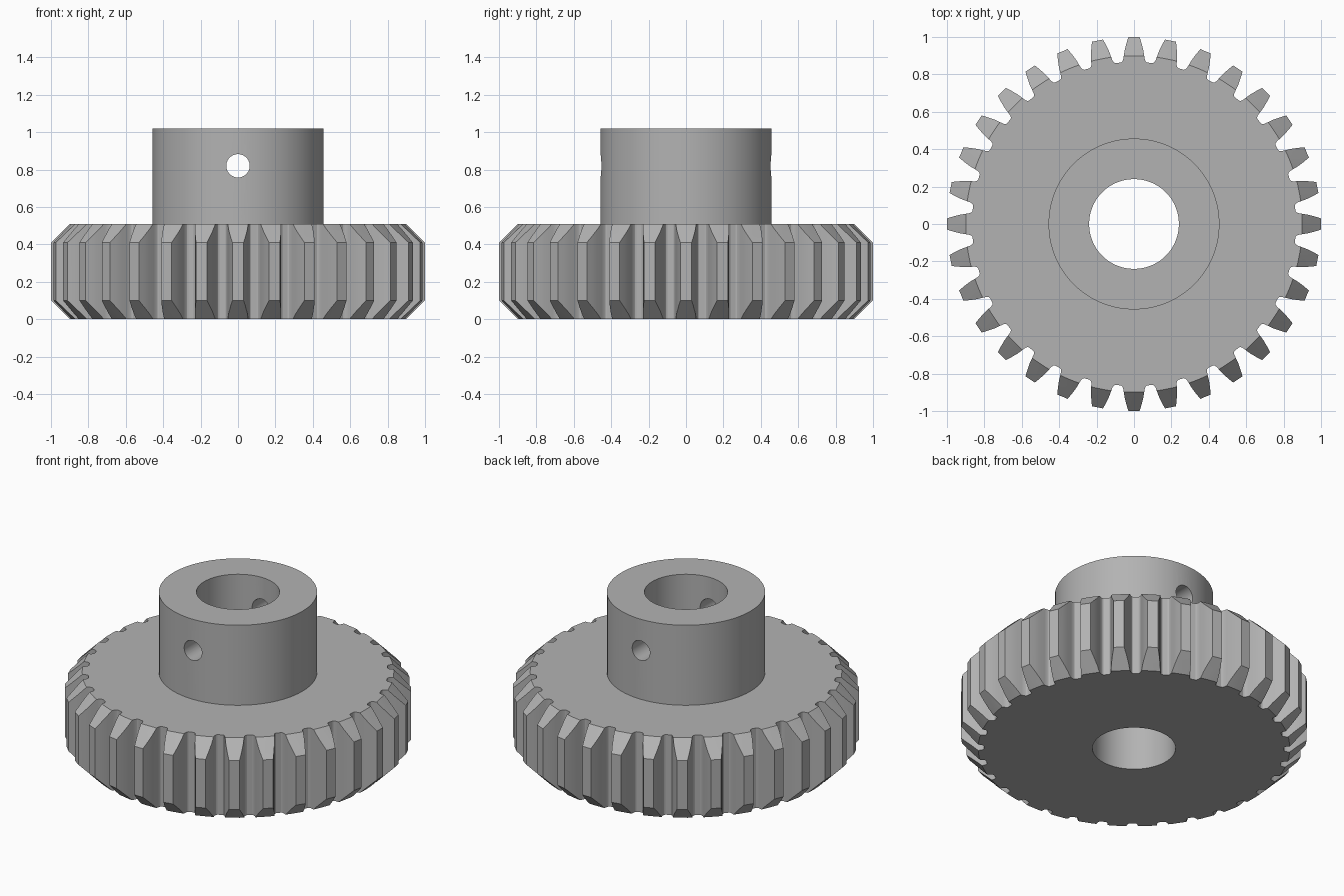
import bpy, bmesh
from math import sin, cos, pi, radians

if "Cube" in bpy.data.objects:
    bpy.data.objects.remove(bpy.data.objects["Cube"])

TEETH = 32
SEGMENTS = TEETH * 3
WIDTH, HEIGHT = 0.51, 1.02
HUB_R, BORE_R = 0.457, 0.24
CHAMFER = 0.1

steel = bpy.data.materials.new("grey steel")
steel.use_nodes = True
colour = (0.45, 0.45, 0.45, 1)
steel.diffuse_color = colour
steel.node_tree.nodes["Principled BSDF"].inputs["Base Color"].default_value = colour


def finish(name, bm):
    bmesh.ops.recalc_face_normals(bm, faces=bm.faces)
    mesh = bpy.data.meshes.new(name)
    bm.to_mesh(mesh)
    bm.free()
    mesh.materials.append(steel)
    obj = bpy.data.objects.new(name, mesh)
    bpy.context.collection.objects.link(obj)
    return obj


def lathe(name, profile):
    """Revolve a closed (radius, z) profile, one flat facet centred on each tooth."""
    bm = bmesh.new()
    a = pi / SEGMENTS
    verts = [bm.verts.new((r * cos(a), r * sin(a), z)) for r, z in profile]
    edges = [bm.edges.new((v, verts[i - 1])) for i, v in enumerate(verts)]
    bmesh.ops.spin(bm, geom=verts + edges, axis=(0, 0, 1), cent=(0, 0, 0),
                   angle=2 * pi, steps=SEGMENTS, use_merge=True)
    bmesh.ops.remove_doubles(bm, verts=bm.verts, dist=1e-5)
    return finish(name, bm)


def tooth_prism(name):
    """Extrude the toothed outline through the whole height."""
    half = [(0.866, 0.070), (0.870, 0.063), (0.880, 0.058), (0.895, 0.0555),
            (0.93, 0.050), (0.965, 0.041), (1.01, 0.027)]
    outline = [(r, -w / r) for r, w in half] + [(r, w / r) for r, w in reversed(half)]
    bm = bmesh.new()
    verts = []
    for i in range(TEETH):
        centre = 2 * pi * i / TEETH
        verts += [bm.verts.new((r * cos(centre + t), r * sin(centre + t), -0.1))
                  for r, t in outline]
    face = bm.faces.new(verts)
    new = bmesh.ops.extrude_face_region(bm, geom=[face])["geom"]
    moved = [g for g in new if isinstance(g, bmesh.types.BMVert)]
    bmesh.ops.translate(bm, verts=moved, vec=(0, 0, HEIGHT + 0.2))
    return finish(name, bm)


def boolean(target, cutter, operation):
    cutter.hide_render = True
    mod = target.modifiers.new(operation.lower(), "BOOLEAN")
    mod.operation, mod.solver, mod.object = operation, "EXACT", cutter
    bpy.context.view_layer.objects.active = target
    bpy.ops.object.modifier_apply(modifier=mod.name)
    bpy.data.objects.remove(cutter)


# Chamfered wheel blank with hub and bore
gear = lathe("gear_with_hub", [
    (BORE_R, 0), (1 - CHAMFER, 0), (1, CHAMFER), (1, WIDTH - CHAMFER),
    (1 - CHAMFER, WIDTH), (HUB_R, WIDTH), (HUB_R, HEIGHT), (BORE_R, HEIGHT)])

# Teeth
boolean(gear, tooth_prism("tooth_outline"), "INTERSECT")

# Cross hole through both walls of the hub
bpy.ops.mesh.primitive_cylinder_add(vertices=48, radius=0.0625, depth=1.4,
                                    location=(0, 0, 0.82), rotation=(pi / 2, 0, 0))
pin = bpy.context.object
pin.name = "pin_hole_cutter"
pin.data.materials.append(steel)
boolean(gear, pin, "DIFFERENCE")

bpy.ops.object.select_all(action="DESELECT")
gear.select_set(True)
bpy.context.view_layer.objects.active = gear
bpy.ops.object.shade_smooth_by_angle(angle=radians(25))
